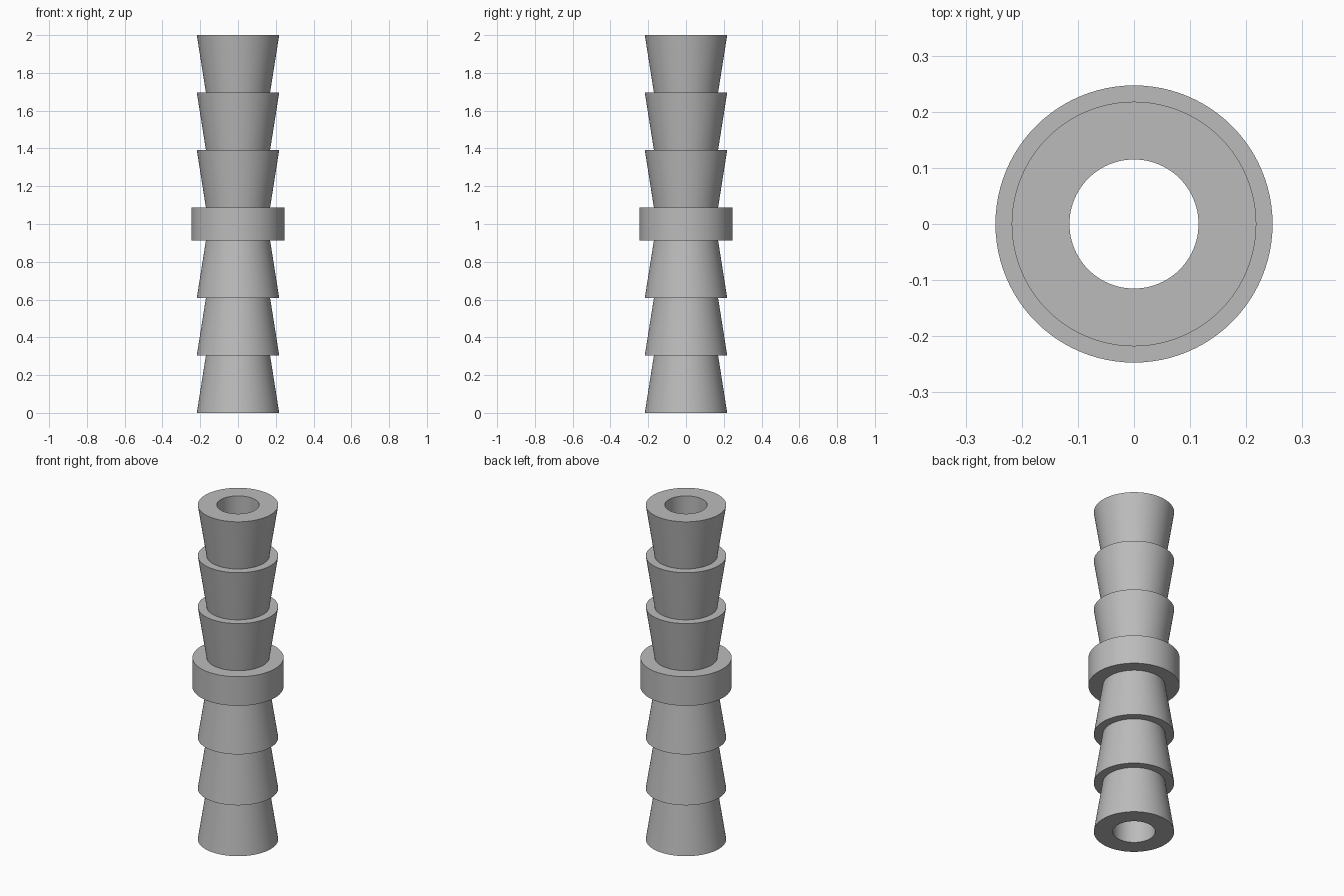
import bpy, bmesh, math

cube = bpy.data.objects.get("Cube")
if cube:
    bpy.data.objects.remove(cube, do_unlink=True)

HEIGHT = 2.0
BORE, NECK, BARB, COLLAR = 0.115, 0.17, 0.218, 0.247
COLLAR_HALF = 0.087
BARBS = 3
SEGMENTS = 96

grey = bpy.data.materials.new("plain_grey")
grey.use_nodes = True
colour = (0.5, 0.5, 0.5, 1.0)
grey.diffuse_color = colour
grey.node_tree.nodes["Principled BSDF"].inputs["Base Color"].default_value = colour

# Upper half profile: collar, then barbs that flare towards the open end
mid = HEIGHT / 2
step = (mid - COLLAR_HALF) / BARBS
upper = [(COLLAR, COLLAR_HALF)]
for i in range(BARBS):
    base = COLLAR_HALF + i * step
    upper += [(NECK, base), (BARB, base + step)]
upper.append((BORE, mid))

# Mirror the half about the collar and close it along the bore
profile = upper + [(r, -h) for r, h in reversed(upper)]

# Revolve the closed profile
bm = bmesh.new()
verts = [bm.verts.new((r, 0, mid + h)) for r, h in profile]
edges = [bm.edges.new((verts[i - 1], verts[i])) for i in range(len(verts))]
bmesh.ops.spin(bm, geom=verts + edges, cent=(0, 0, 0), axis=(0, 0, 1),
               angle=math.tau, steps=SEGMENTS, use_merge=False)
bmesh.ops.remove_doubles(bm, verts=bm.verts[:], dist=0.0005)
bmesh.ops.recalc_face_normals(bm, faces=bm.faces[:])

mesh = bpy.data.meshes.new("barbed_hose_connector")
bm.to_mesh(mesh)
bm.free()
mesh.materials.append(grey)
connector = bpy.data.objects.new("barbed_hose_connector", mesh)
bpy.context.collection.objects.link(connector)

# Smooth round walls with crisp rims
bpy.ops.object.select_all(action='DESELECT')
connector.select_set(True)
bpy.context.view_layer.objects.active = connector
bpy.ops.object.shade_smooth_by_angle(angle=math.radians(30))
